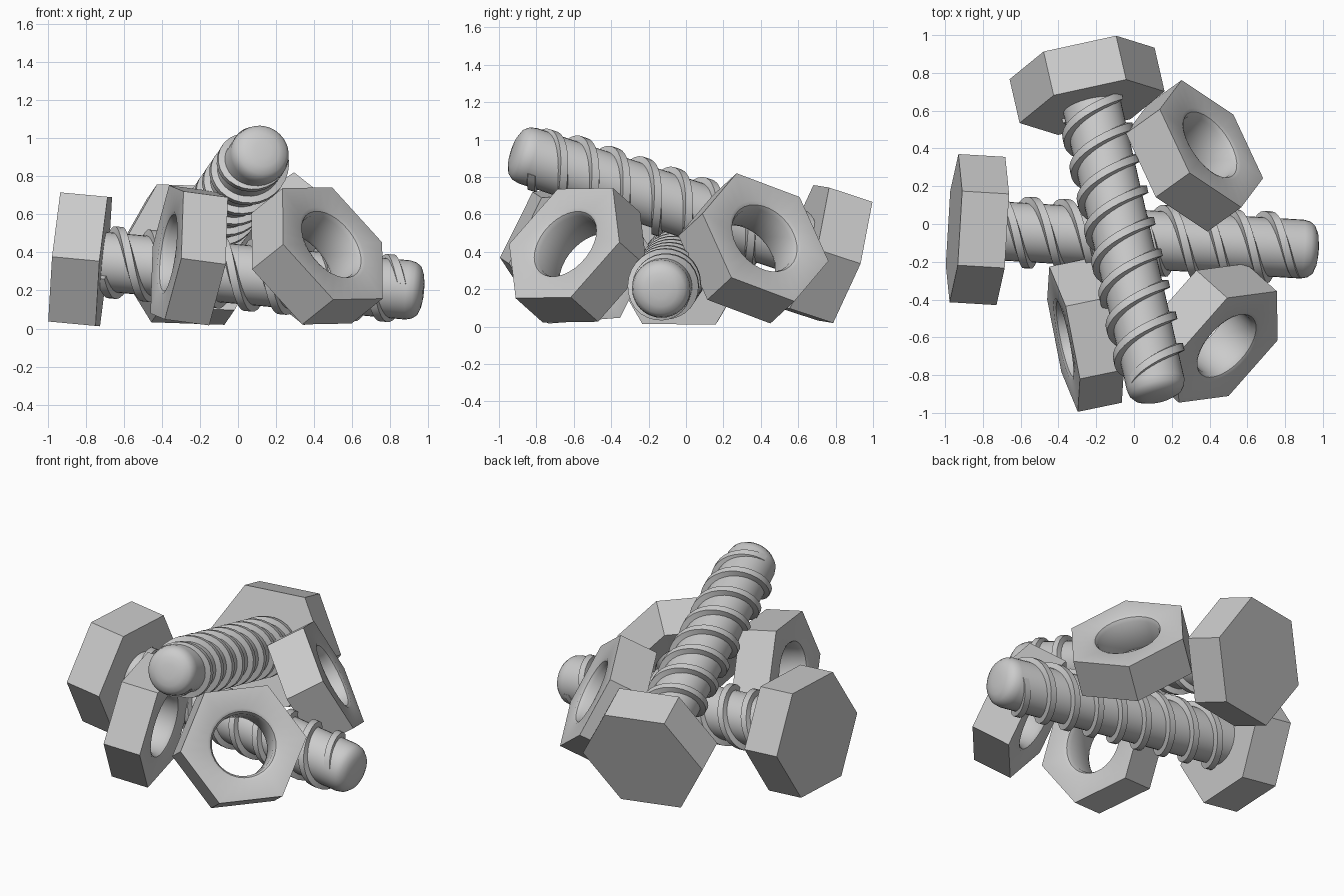
import bpy, bmesh
from math import sin, cos, pi
from mathutils import Vector, Matrix

if "Cube" in bpy.data.objects:
    bpy.data.objects.remove(bpy.data.objects["Cube"])

HEX_R = 0.393     # centre to corner of heads and nuts
CORE_R = 0.156    # bolt shaft
THREAD_R = 0.19
LEAD = 0.36       # two-start thread


def frame(origin, axis, corner):
    """Local z along axis, local x toward a hexagon corner."""
    z = Vector(axis).normalized()
    x = Vector(corner)
    x = (x - z * x.dot(z)).normalized()
    y = z.cross(x)
    m = Matrix((x, y, z)).transposed().to_4x4()
    m.translation = Vector(origin)
    return m


def finish(name, bm, matrix, angle=0.6):
    bmesh.ops.recalc_face_normals(bm, faces=bm.faces)
    bm.transform(matrix)
    me = bpy.data.meshes.new(name)
    bm.to_mesh(me)
    bm.free()
    ob = bpy.data.objects.new(name, me)
    bpy.context.collection.objects.link(ob)
    bpy.ops.object.select_all(action='DESELECT')
    ob.select_set(True)
    bpy.context.view_layer.objects.active = ob
    bpy.ops.object.shade_smooth_by_angle(angle=angle)
    return ob


def bridge(bm, a, b):
    n = len(a)
    for i in range(n):
        j = (i + 1) % n
        bm.faces.new((a[i], a[j], b[j], b[i]))


def circle(bm, r, z, n):
    return [bm.verts.new((r * cos(2 * pi * i / n), r * sin(2 * pi * i / n), z)) for i in range(n)]


def hexagon(bm, r, z, sub):
    c = [Vector((r * cos(k * pi / 3), r * sin(k * pi / 3), z)) for k in range(6)]
    return [bm.verts.new(c[k].lerp(c[(k + 1) % 6], s / sub)) for k in range(6) for s in range(sub)]


def nut(name, face_centre, normal, corner, t=0.25):
    bm = bmesh.new()
    sub = 5
    n = 6 * sub
    # rounded hole rim on both faces
    hole = [(0.222, 0), (0.203, -0.01), (0.19, -0.035)]
    rings = [hexagon(bm, HEX_R, 0, sub)]
    rings += [circle(bm, r, z, n) for r, z in hole]
    rings += [circle(bm, r, -t - z, n) for r, z in reversed(hole)]
    rings.append(hexagon(bm, HEX_R, -t, sub))
    for a, b in zip(rings, rings[1:] + rings[:1]):
        bridge(bm, a, b)
    return finish(name, bm, frame(face_centre, normal, corner))


def bolt(name, head_centre, tip, corner, phase=0.0):
    axis = Vector(tip) - Vector(head_centre)
    length = axis.length
    head_t = 0.25
    bm = bmesh.new()
    # hexagonal head
    lo, hi = hexagon(bm, HEX_R, 0, 1), hexagon(bm, HEX_R, head_t, 1)
    bridge(bm, lo, hi)
    bm.faces.new(lo)
    bm.faces.new(hi)
    # shaft with rounded tip
    prof = [(CORE_R, head_t - 0.03), (CORE_R, length - 0.085), (0.148, length - 0.05),
            (0.128, length - 0.024), (0.09, length - 0.008), (0.045, length - 0.001)]
    rings = [circle(bm, r, z, 32) for r, z in prof]
    for a, b in zip(rings, rings[1:]):
        bridge(bm, a, b)
    bm.faces.new(rings[0])
    bm.faces.new(rings[-1])
    # two helical ridges
    z0, z1 = head_t + 0.0, length - 0.11
    steps = int((z1 - z0) / LEAD * 28)
    for start in (0, pi):
        prev = None
        for i in range(steps + 1):
            f = i / steps
            z = z0 + (z1 - z0) * f
            a = start + phase + 2 * pi * (z - z0) / LEAD
            top = CORE_R + (THREAD_R - CORE_R) * min(1, (1 - f) * 12 + 0.05)
            sec = [(CORE_R - 0.012, -0.03), (top, -0.021), (top, 0.021), (CORE_R - 0.012, 0.03)]
            cur = [bm.verts.new((r * cos(a), r * sin(a), z + d)) for r, d in sec]
            if prev:
                bridge(bm, prev, cur)
            else:
                bm.faces.new(cur)
            prev = cur
        bm.faces.new(prev)
    return finish(name, bm, frame(head_centre, axis, corner))


# bolts: one lying flat, one leaning across it
bolt("lower_bolt", (-0.953, -0.022, 0.375), (0.975, -0.138, 0.195), (0, 1, 0), 0.5)
bolt("upper_bolt", (-0.275, 0.85, 0.35), (0.132, -0.925, 0.94), (-0.385, -0.083, 0.013), 0.5)

# nuts scattered around the bolts
nut("front_right_nut", (0.497, -0.651, 0.447), (0.64, -0.573, 0.512), (0.515, 0.585, 0.01), 0.255)
nut("back_right_nut", (0.41, 0.425, 0.478), (0.717, 0.514, 0.475), (-0.155, 0.335, -0.125), 0.25)
nut("front_left_nut", (-0.373, -0.61, 0.40), (-0.965, -0.2, 0.13), (0.195, -0.975, -0.08), 0.24)
